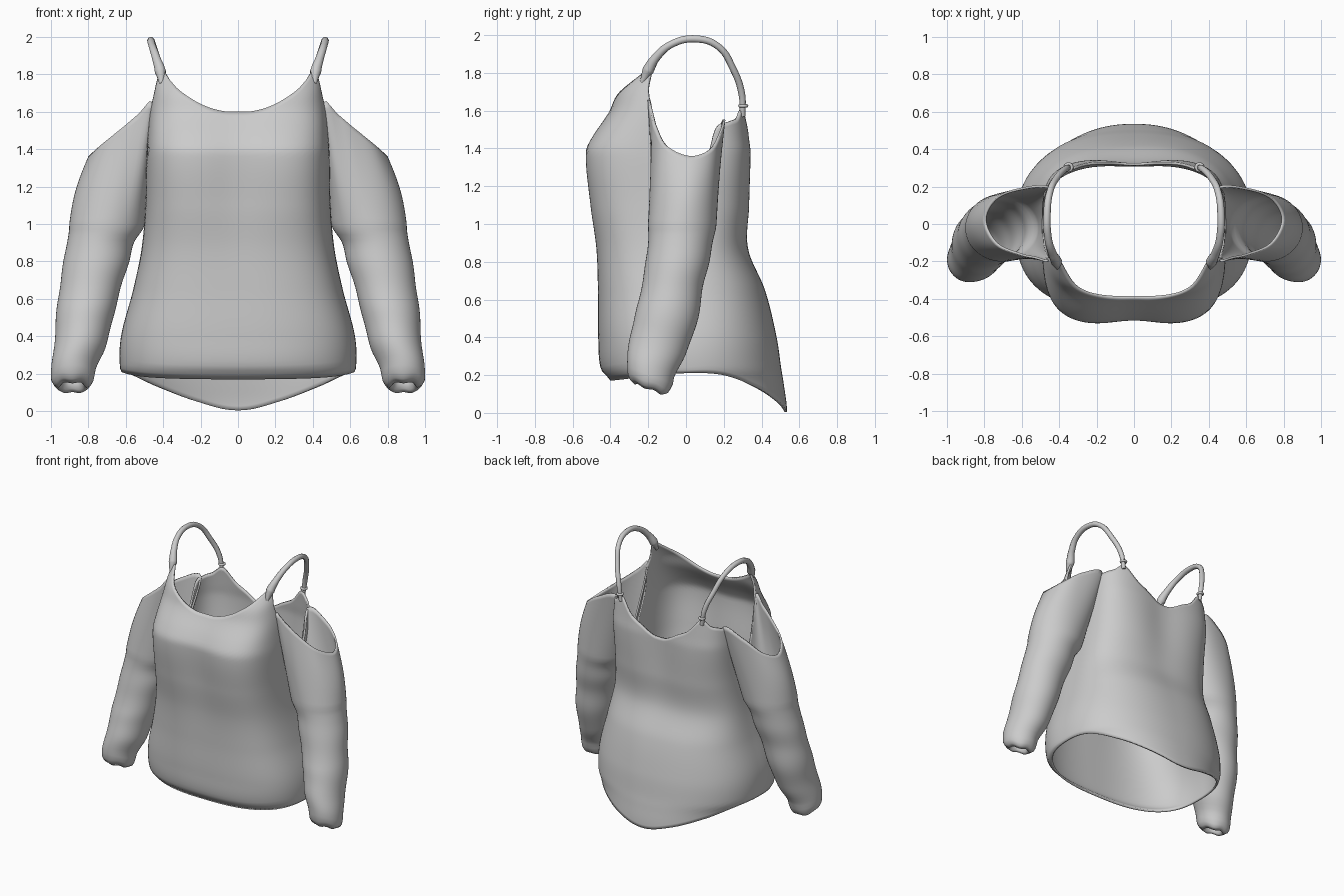
import bpy, bmesh, math
from math import sin, cos, pi, degrees
from mathutils import Vector

old = bpy.data.objects.get("Cube")
if old:
    bpy.data.objects.remove(old, do_unlink=True)

fabric = bpy.data.materials.new("light_grey_fabric")
fabric.use_nodes = True
GREY = (0.6, 0.6, 0.6, 1)
fabric.diffuse_color = GREY
fabric.node_tree.nodes["Principled BSDF"].inputs["Base Color"].default_value = GREY


def curve_at(table, u):
    """Smooth value through (position, value) pairs."""
    last = len(table) - 1
    u = min(max(u, table[0][0]), table[last][0])
    i = next(k for k in range(last) if u <= table[k + 1][0])

    def slope(k):
        if k in (0, last):
            return 0
        (a, p), (b, q) = table[k - 1], table[k + 1]
        return (q - p) / (b - a)

    (a, p), (b, q) = table[i], table[i + 1]
    h = b - a
    t = (u - a) / h
    s = 1 - t
    return (p * (1 + 2 * t) * s * s + slope(i) * h * t * s * s
            + q * t * t * (3 - 2 * t) - slope(i + 1) * h * t * t * s)


def column(rows, k):
    return [(r[0], r[k]) for r in rows]


def loft(name, rings, thickness):
    """Skin closed rings of points into a thin cloth shell."""
    bm = bmesh.new()
    loops = [[bm.verts.new(p) for p in ring] for ring in rings]
    n = len(loops[0])
    for lo, hi in zip(loops, loops[1:]):
        for j in range(n):
            k = (j + 1) % n
            bm.faces.new((lo[j], lo[k], hi[k], hi[j]))
    bmesh.ops.recalc_face_normals(bm, faces=bm.faces)
    mesh = bpy.data.meshes.new(name)
    bm.to_mesh(mesh)
    bm.free()
    obj = bpy.data.objects.new(name, mesh)
    bpy.context.collection.objects.link(obj)
    mesh.materials.append(fabric)
    mesh.shade_smooth()
    shell = obj.modifiers.new("cloth", 'SOLIDIFY')
    shell.thickness = thickness
    shell.offset = -1


# Body sections: height, half width, front depth, back depth
SECTIONS = [(0, .56, .38, .535), (.17, .6, .4, .515), (.23, .63, .45, .505), (.4, .625, .465, .48),
            (.65, .56, .468, .42), (.87, .515, .48, .335), (1.1, .495, .515, .345),
            (1.38, .49, .54, .35), (1.46, .485, .505, .34), (1.6, .475, .41, .325),
            (1.7, .46, .37, .31), (1.85, .45, .26, .3)]
# Section exponent by height, small for boxy and one for elliptical
FRONT_ROUND = [(.17, .75), (.4, .7), (.87, .6), (1.38, .52)]
BACK_ROUND = [(0, .9), (.4, .86), (.65, .8), (.9, .72), (1.15, .64), (1.38, .54), (1.5, .52)]
# Upper and lower edges by direction: -90 front, 0 side, 90 back
TOP_EDGE = [(-90, 1.6), (-86, 1.612), (-80, 1.637), (-70, 1.68), (-60, 1.72), (-48, 1.775),
            (-36, 1.82), (-26, 1.79), (-15, 1.66), (-11, 1.58), (-6, 1.38), (0, 1.18), (6, 1.32),
            (13, 1.5), (28, 1.54), (44, 1.56), (59, 1.605), (75, 1.5), (84, 1.45), (88, 1.41),
            (90, 1.39)]
HEM = [(-90, .17), (-45, .18), (0, .21), (20, .2), (45, .13), (70, .05), (90, .005)]
width, front, back = (column(SECTIONS, k) for k in range(1, 4))


def body_point(turn, t):
    # Crowd the columns toward the sides, front and back
    angle = turn - .2 * sin(4 * turn)
    c, s = cos(angle), sin(angle)
    d = degrees(math.asin(max(-1, min(1, s))))
    low, high = curve_at(HEM, d), curve_at(TOP_EDGE, d)
    z = low + (high - low) * t
    e = curve_at(BACK_ROUND if s > 0 else FRONT_ROUND, z)
    x = math.copysign(abs(c) ** e, c) * curve_at(width, z)
    y = abs(s) ** e * (curve_at(back, z) if s > 0 else -curve_at(front, z))
    # Shallow hollow down the middle of chest and back
    hollow = .025 * math.exp(-(x / .16) ** 2) * math.exp(-((z - 1.3) / .4) ** 2)
    return x, y - math.copysign(hollow, s), z


SEGS, ROWS = 160, 60
loft("body", [[body_point(2 * pi * j / SEGS, i / ROWS) for j in range(SEGS)]
              for i in range(ROWS + 1)], .014)

# Sleeve rings: height, centre x, centre y, radius x, radius y
ARM = [(.2, .882, -.19, .118, .122), (.35, .843, -.15, .138, .15), (.5, .82, -.105, .153, .165),
       (.68, .785, -.07, .165, .163), (.8, .757, -.045, .175, .168), (.9, .735, -.03, .18, .172),
       (1, .7, -.02, .2, .18)]
# Sleeve opening by direction: 0 outer, 90 back, 180 underarm, 270 front
OPENING = [(-45, .735, -.11, 1.42), (0, .8, .02, 1.36), (45, .745, .135, 1.4), (90, .62, .19, 1.49),
           (135, .45, .2, 1.54), (158, .465, .1, 1.3), (180, .475, 0, 1.15), (202, .47, -.11, 1.36),
           (225, .455, -.2, 1.65), (248, .53, -.185, 1.59), (270, .6, -.17, 1.53),
           (315, .735, -.11, 1.42), (360, .8, .02, 1.36), (405, .745, .135, 1.4)]
# Gathered cuff, from inside the opening out to the rim: height, radius
CUFF = [(.2, .055), (.14, .06), (.125, .075), (.14, .1), (.165, .113)]


def sleeve_rings(side, n=48):
    angles = [2 * pi * j / n for j in range(n)]
    rings = []
    for z, r in CUFF:
        rings.append([(side * (.885 + r * cos(a)), -.195 + r * sin(a),
                       z - .38 * r * sin(a) + .005 * sin(5 * a)) for a in angles])
    steps = 28
    for i in range(steps + 1):
        z = .2 + .8 * i / steps
        cx, cy, rx, ry = (curve_at(column(ARM, k), z) for k in range(1, 5))
        crease = 1 + .01 * sin(z * 26)
        tilt = .38 * max(0, 1 - (z - .2) / .4)
        rings.append([(side * (cx + rx * crease * cos(a)), cy + ry * crease * sin(a),
                       z - tilt * ry * sin(a)) for a in angles])
    base = rings[-1]
    steps = 16
    for i in range(1, steps + 1):
        t = i / steps
        ring = []
        for a, p in zip(angles, base):
            edge = [curve_at(column(OPENING, k), degrees(a)) for k in (1, 2, 3)]
            q = Vector(p).lerp(Vector((side * edge[0], edge[1], edge[2])), t)
            swell = .017 * sin(pi * t) * max(0, cos(a))
            ring.append((q.x + side * swell, q.y, q.z))
        rings.append(ring)
    return rings


def strap(name, side):
    """Narrow shoulder strap from the front neckline over to the back."""
    path = [(.408, -.232, 1.75, .7), (.415, -.2, 1.815, 1.7), (.435, -.16, 1.88, 1.3),
            (.458, -.08, 1.95, 1.1), (.465, .05, 1.98, 1.1), (.45, .17, 1.94, 1),
            (.41, .25, 1.82, 1), (.365, .295, 1.69, 1), (.345, .3, 1.57, .8)]
    data = bpy.data.curves.new(name, 'CURVE')
    data.dimensions = '3D'
    data.bevel_depth = .018
    data.bevel_resolution = 3
    data.use_fill_caps = True
    line = data.splines.new('BEZIER')
    line.bezier_points.add(len(path) - 1)
    for point, (x, y, z, r) in zip(line.bezier_points, path):
        point.co = (side * x, y, z)
        point.radius = r
        point.handle_left_type = point.handle_right_type = 'AUTO'
    data.materials.append(fabric)
    bpy.context.collection.objects.link(bpy.data.objects.new(name, data))


for label, side in (("left", 1), ("right", -1)):
    loft(label + "_sleeve", sleeve_rings(side), .012)
    strap(label + "_strap", side)
    # Small knot where the strap meets the back
    bpy.ops.mesh.primitive_torus_add(major_segments=20, minor_segments=8, major_radius=.018,
                                     minor_radius=.009, location=(side * .35, .303, 1.625))
    knot = bpy.context.object
    knot.name = label + "_strap_knot"
    knot.data.materials.append(fabric)
    knot.data.shade_smooth()
